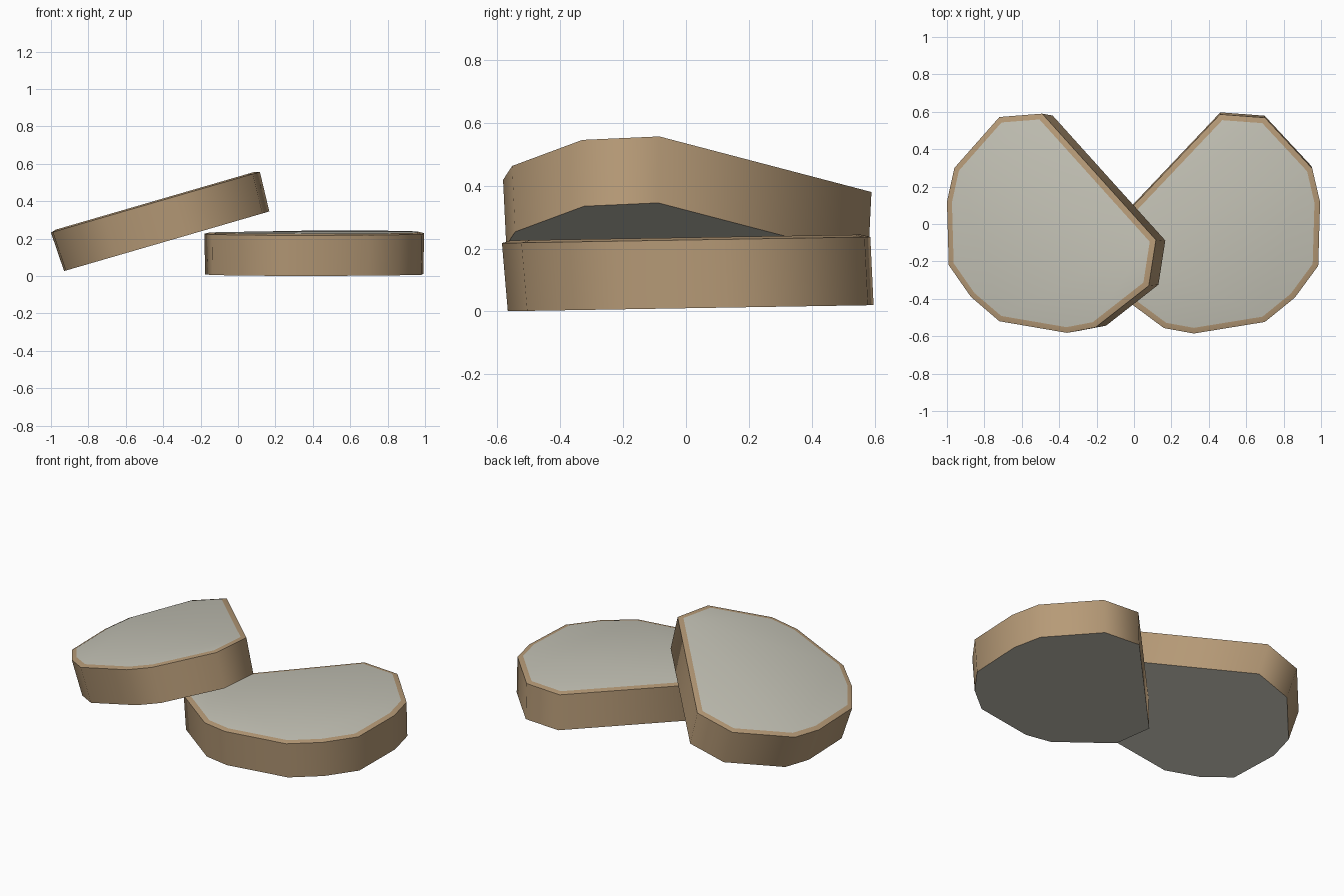
import bpy, bmesh, math
from mathutils import Matrix, Vector

if "Cube" in bpy.data.objects:
    bpy.data.objects.remove(bpy.data.objects["Cube"])

def material(name, rgb):
    m = bpy.data.materials.new(name)
    m.diffuse_color = (*rgb, 1)
    m.use_nodes = True
    m.node_tree.nodes["Principled BSDF"].inputs["Base Color"].default_value = m.diffuse_color
    return m

TAN = material("tan_edge", (0.47, 0.325, 0.185))
GREY = material("pale_grey_face", (0.55, 0.54, 0.465))

# Plan outline shared by both slabs (counter-clockwise)
OUTLINE = [(0.46, 0.59), (-0.18, -0.085), (-0.14, -0.33), (0.16, -0.553),
           (0.32, -0.582), (0.70, -0.52), (0.86, -0.39), (0.985, -0.22),
           (0.995, 0.12), (0.953, 0.30), (0.70, 0.572)]
RIGHT_EDGE = 0.995
THICK, LIP, RIM = 0.225, 0.008, 0.03

def inset(pts, d):
    """Offset a counter-clockwise polygon inward by d."""
    out = []
    n = len(pts)
    for i in range(n):
        p, a, b = (Vector(pts[j % n]) for j in (i, i - 1, i + 1))
        e1, e2 = (p - a).normalized(), (b - p).normalized()
        n1, n2 = Vector((-e1.y, e1.x)), Vector((-e2.y, e2.x))
        out.append(tuple(p + (n1 + n2) * d / (1 + n1.dot(n2))))
    return out

def slab(name, pts, matrix, base_inset, base_shift):
    """Thick slab with tan sides and rim, grey top and underside."""
    bm = bmesh.new()
    base = [(x, y + base_shift) for x, y in inset(pts, base_inset)]
    rings = [(base, 0), (pts, THICK - LIP), (inset(pts, RIM), THICK)]
    loops = [[bm.verts.new((x, y, z)) for x, y in ring] for ring, z in rings]
    n = len(pts)
    for lo, hi in zip(loops, loops[1:]):
        for i in range(n):
            j = (i + 1) % n
            bm.faces.new((lo[i], lo[j], hi[j], hi[i]))
    for cap in (loops[0][::-1], loops[-1]):
        bm.faces.new(cap).material_index = 1
    bm.transform(matrix)
    bmesh.ops.recalc_face_normals(bm, faces=bm.faces)
    me = bpy.data.meshes.new(name)
    bm.to_mesh(me)
    bm.free()
    me.materials.append(TAN)
    me.materials.append(GREY)
    ob = bpy.data.objects.new(name, me)
    bpy.context.collection.objects.link(ob)
    bpy.ops.object.select_all(action='DESELECT')
    ob.select_set(True)
    bpy.context.view_layer.objects.active = ob
    bpy.ops.object.shade_smooth_by_angle(angle=math.radians(60))

# Flat slab on the right, rising very slightly to the back
slab("flat_slab", OUTLINE,
     Matrix.Translation((0, 0, 0.01)) @ Matrix.Rotation(math.radians(0.95), 4, 'X'),
     0.004, 0.011)

# Mirrored slab leaning on it; its upper left edge is the local origin
mirrored = [((RIGHT_EDGE - x) * 0.99, y) for x, y in reversed(OUTLINE)]
slab("leaning_slab", mirrored,
     Matrix.Translation((-1.0, 0, 0.232)) @ Matrix.Rotation(math.radians(-16.2), 4, 'Y')
     @ Matrix.Translation((0, 0, LIP - THICK)),
     0.01, 0)
